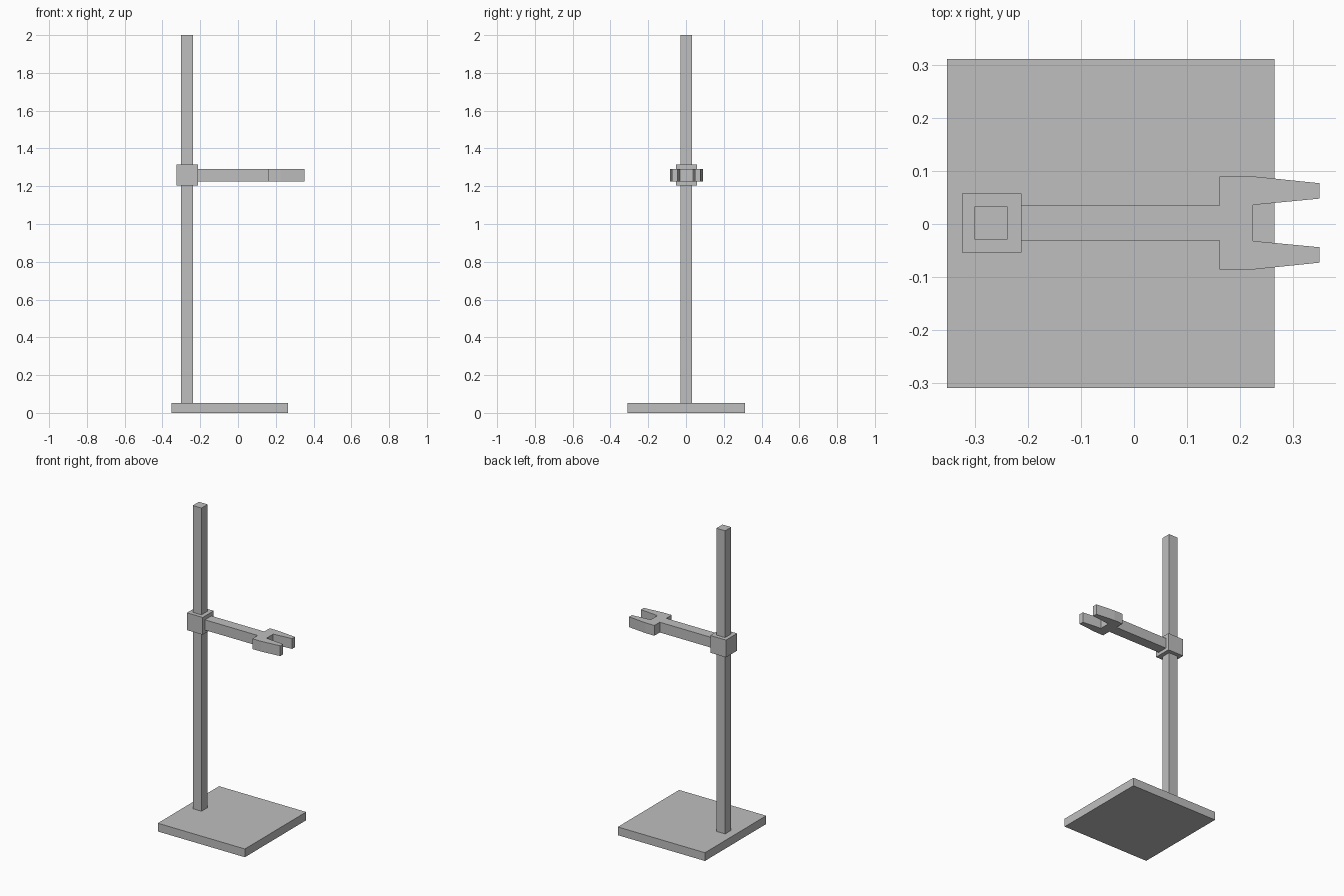
import bpy
import bmesh

cube = bpy.data.objects.get("Cube")
if cube:
    bpy.data.objects.remove(cube, do_unlink=True)

# Single grey material
GREY = (0.52, 0.52, 0.52, 1.0)
grey = bpy.data.materials.new("plain grey")
grey.use_nodes = True
grey.diffuse_color = GREY
for node in grey.node_tree.nodes:
    if node.type == 'BSDF_PRINCIPLED':
        node.inputs["Base Color"].default_value = GREY


def prism(name, outline, z0, z1):
    """Extrude a flat counter-clockwise outline from z0 up to z1."""
    bm = bmesh.new()
    face = bm.faces.new([bm.verts.new((x, y, z0)) for x, y in outline])
    top = bmesh.ops.extrude_face_region(bm, geom=[face], use_keep_orig=True)
    verts = [g for g in top["geom"] if isinstance(g, bmesh.types.BMVert)]
    bmesh.ops.translate(bm, verts=verts, vec=(0, 0, z1 - z0))
    bmesh.ops.recalc_face_normals(bm, faces=bm.faces)
    mesh = bpy.data.meshes.new(name)
    bm.to_mesh(mesh)
    bm.free()
    mesh.materials.append(grey)
    obj = bpy.data.objects.new(name, mesh)
    bpy.context.collection.objects.link(obj)
    return obj


def box(name, x0, x1, y0, y1, z0, z1):
    return prism(name, [(x0, y0), (x1, y0), (x1, y1), (x0, y1)], z0, z1)


CY = 0.002  # centre line of the post and arm

# Base plate, upright post and sliding sleeve
box("base_plate", -0.353, 0.266, -0.31, 0.312, 0.0, 0.053)
box("post", -0.301, -0.239, CY - 0.031, CY + 0.031, 0.053, 2.0)
box("sleeve", -0.325, -0.213, CY - 0.056, CY + 0.056, 1.203, 1.314)

# Arm ending in a two-pronged fork: half outline, mirrored about the centre line
half = [(-0.213, 0.033), (0.162, 0.033), (0.162, 0.088), (0.225, 0.088),
        (0.351, 0.075), (0.351, 0.046), (0.225, 0.034)]
outline = [(x, CY - y) for x, y in half] + [(x, CY + y) for x, y in reversed(half)]
prism("forked_arm", outline, 1.224, 1.29)
